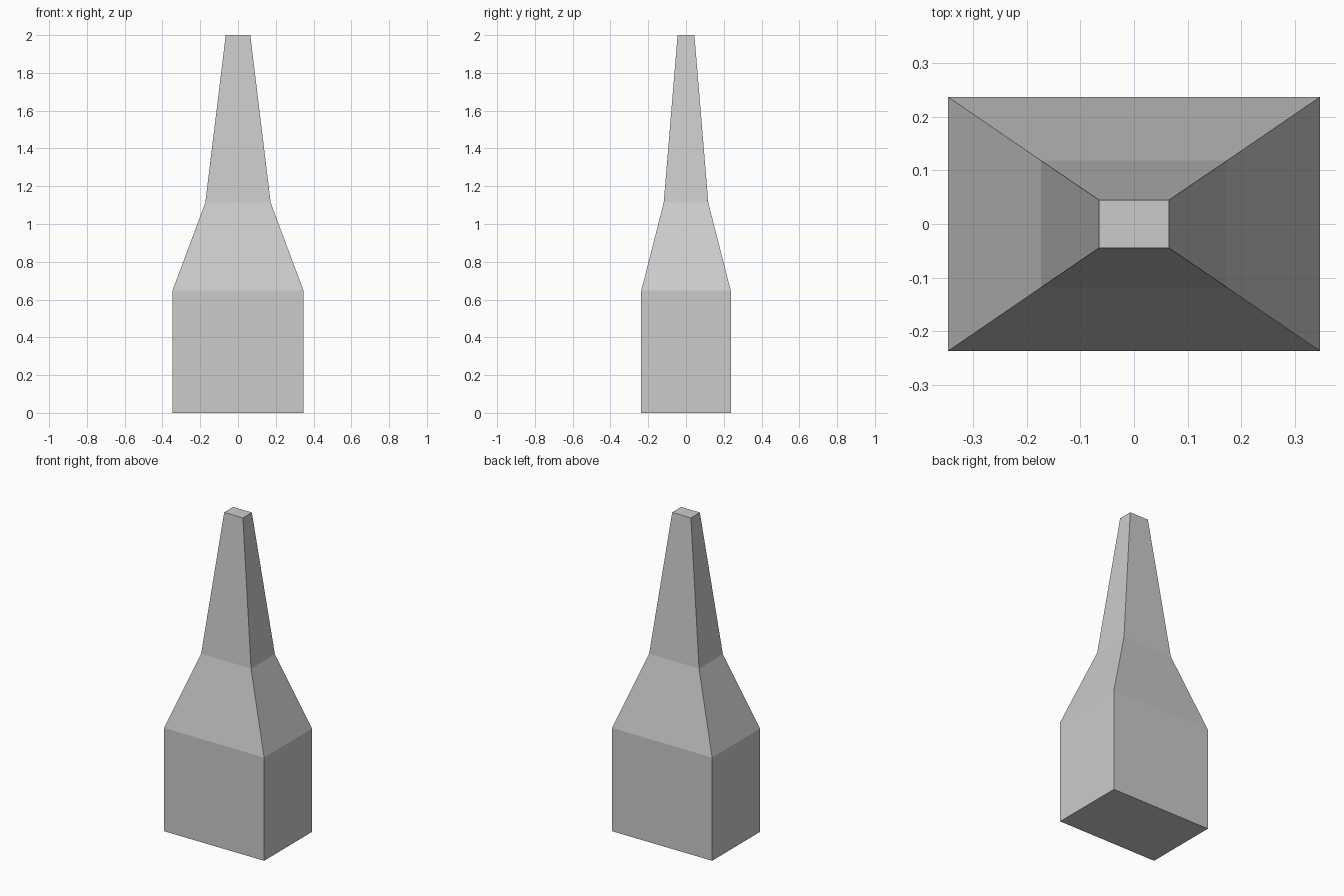
import bpy
import bmesh

if "Cube" in bpy.data.objects:
    bpy.data.objects.remove(bpy.data.objects["Cube"])

# Rectangular rings from bottom to top: half width, half depth, height
RINGS = [
    (0.347, 0.237, 0.0),
    (0.347, 0.237, 0.647),
    (0.173, 0.118, 1.113),
    (0.065, 0.0445, 2.0),
]


def loft_rectangles(name, rings):
    bm = bmesh.new()
    loops = [
        [bm.verts.new((sx * w, sy * d, z))
         for sx, sy in ((-1, -1), (1, -1), (1, 1), (-1, 1))]
        for w, d, z in rings
    ]
    # Side walls between neighbouring rings
    for low, high in zip(loops, loops[1:]):
        for i in range(4):
            j = (i + 1) % 4
            bm.faces.new((low[i], low[j], high[j], high[i]))
    # Flat base and top
    bm.faces.new(loops[0][::-1])
    bm.faces.new(loops[-1])
    mesh = bpy.data.meshes.new(name)
    bm.to_mesh(mesh)
    bm.free()
    obj = bpy.data.objects.new(name, mesh)
    bpy.context.collection.objects.link(obj)
    return obj


# Block base, sloped shoulder and tapering stack in one closed body
loft_rectangles("chimney", RINGS)
